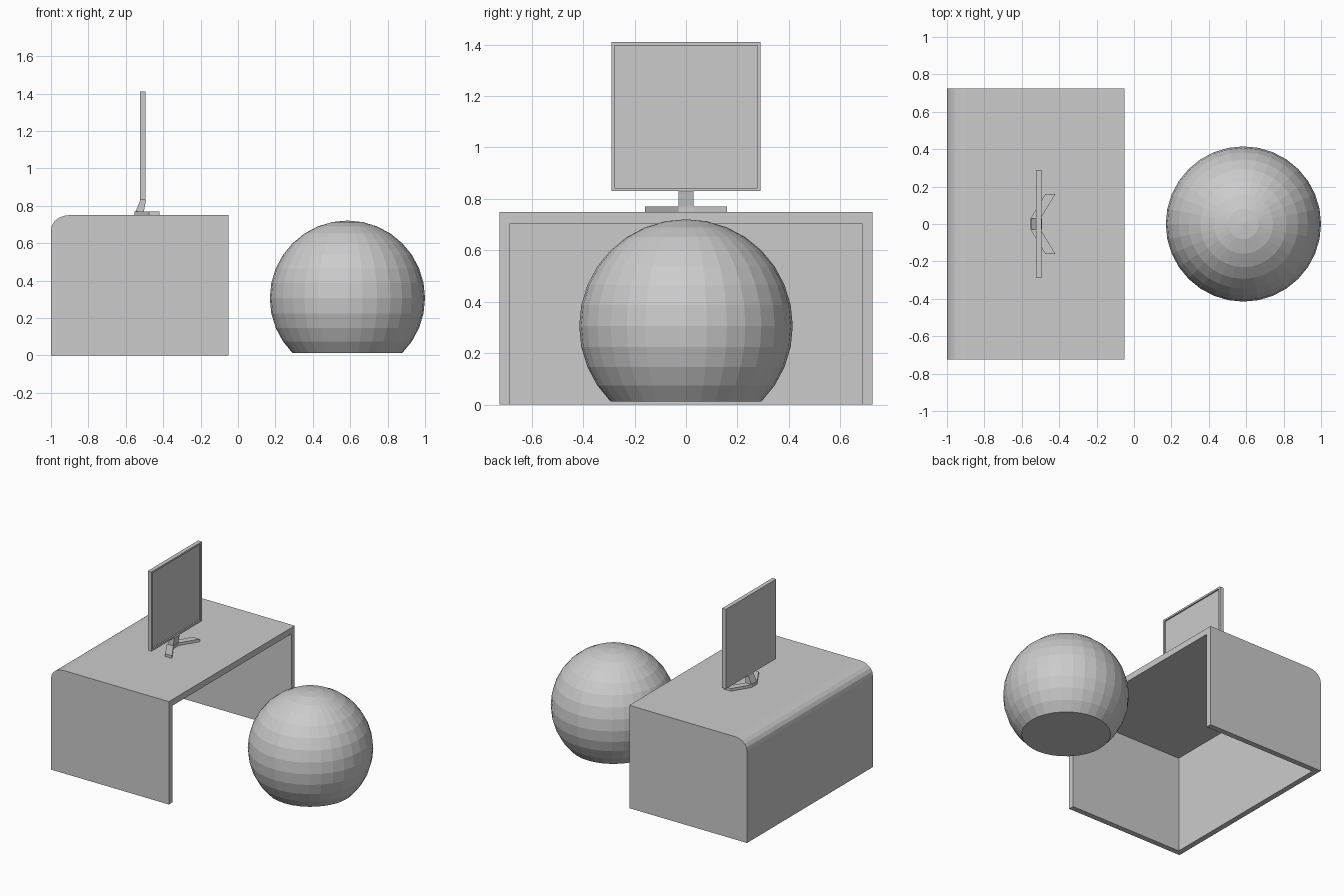
import bpy, bmesh, math
from mathutils import Matrix, Vector

if "Cube" in bpy.data.objects:
    bpy.data.objects.remove(bpy.data.objects["Cube"])


def finish(name, bm):
    bmesh.ops.recalc_face_normals(bm, faces=bm.faces)
    mesh = bpy.data.meshes.new(name)
    bm.to_mesh(mesh)
    bm.free()
    obj = bpy.data.objects.new(name, mesh)
    bpy.context.collection.objects.link(obj)
    return obj


def prism(name, points, offset):
    """Extrude a closed 3D polygon along an offset."""
    bm = bmesh.new()
    face = bm.faces.new([bm.verts.new(p) for p in points])
    new = bmesh.ops.extrude_face_region(bm, geom=[face], use_keep_orig=True)["geom"]
    verts = [g for g in new if isinstance(g, bmesh.types.BMVert)]
    bmesh.ops.translate(bm, verts=verts, vec=Vector(offset))
    return finish(name, bm)


def box_mesh(lo, hi):
    lo, hi = Vector(lo), Vector(hi)
    bm = bmesh.new()
    bmesh.ops.create_cube(bm, size=1, matrix=Matrix.Translation((lo + hi) / 2)
                          @ Matrix.Diagonal((*(hi - lo), 1)))
    return bm


# Desk shell: rounded back top edge, hollow towards the seat and the floor
arc = [math.radians(90 + 18 * i) for i in range(6)]
profile = [(-0.05, 0), (-0.05, 0.75)]
profile += [(-0.90 + 0.10 * math.cos(a), 0.67 + 0.08 * math.sin(a)) for a in arc]
profile += [(-1, 0)]
desk = prism("desk", [(x, -0.725, z) for x, z in profile], (0, 1.45, 0))

cutter = finish("desk_hollow_cutter", box_mesh((-0.96, -0.685, -0.2), (0.1, 0.685, 0.705)))
cutter.hide_render = True
cutter.hide_viewport = True
cutter.display_type = 'WIRE'
mod = desk.modifiers.new("hollow", 'BOOLEAN')
mod.operation = 'DIFFERENCE'
mod.solver = 'EXACT'
mod.object = cutter

# Monitor panel with a recessed display facing the seat
bm = box_mesh((-0.525, -0.29, 0.83), (-0.495, 0.29, 1.41))
bm.normal_update()
display = [f for f in bm.faces if f.normal.x > 0.9]
bmesh.ops.inset_region(bm, faces=display, thickness=0.018)
new = bmesh.ops.extrude_face_region(bm, geom=display)["geom"]
bmesh.ops.translate(bm, verts=[g for g in new if isinstance(g, bmesh.types.BMVert)],
                    vec=(-0.01, 0, 0))
bmesh.ops.delete(bm, geom=[f for f in display if f.is_valid], context='FACES')
finish("monitor_panel", bm)

# Monitor neck leaning forward into the panel
neck = [(-0.552, 0.76), (-0.526, 0.82), (-0.522, 0.84),
        (-0.498, 0.84), (-0.492, 0.83), (-0.505, 0.76)]
prism("monitor_neck", [(x, -0.03, z) for x, z in neck], (0, 0.06, 0))

# V-shaped monitor foot
half = [(-0.50, 0.03), (-0.42, 0.16), (-0.475, 0.16), (-0.553, 0.03)]
foot = half + [(x, -y) for x, y in reversed(half)]
prism("monitor_foot", [(x, y, 0.75) for x, y in foot], (0, 0, 0.02))

# Ball seat: faceted sphere with its underside cut flat at a ring
bm = bmesh.new()
bmesh.ops.create_uvsphere(bm, u_segments=32, v_segments=16, radius=0.415)
cut = -0.415 * math.sin(math.radians(45))
bmesh.ops.delete(bm, geom=[v for v in bm.verts if v.co.z < cut - 0.01], context='VERTS')
bmesh.ops.holes_fill(bm, edges=[e for e in bm.edges if e.is_boundary], sides=0)
bmesh.ops.translate(bm, verts=bm.verts, vec=(0.585, 0, 0.306))
finish("ball_seat", bm)
